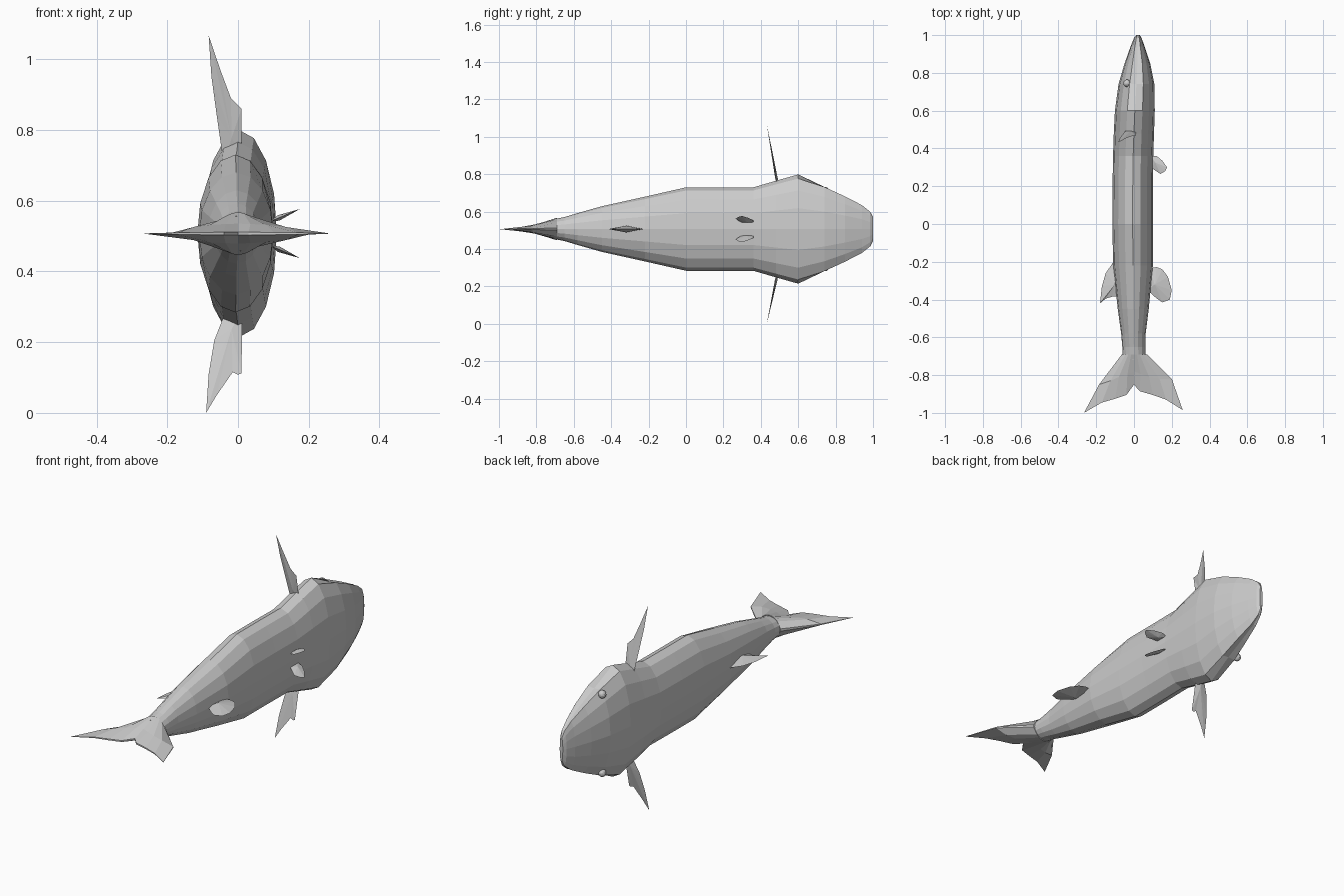
import bpy, bmesh, math
from mathutils import Vector

CZ = 0.507  # plane of symmetry of the fish (it lies on its side: back is -x, belly is +x)


def finish(name, bm):
    bmesh.ops.recalc_face_normals(bm, faces=bm.faces)
    me = bpy.data.meshes.new(name)
    bm.to_mesh(me)
    bm.free()
    ob = bpy.data.objects.new(name, me)
    bpy.context.collection.objects.link(ob)
    return ob


def skin(bm, rings, closed=True):
    for a, b in zip(rings, rings[1:]):
        n = len(a)
        for i in range(n if closed else n - 1):
            j = (i + 1) % n
            bm.faces.new((a[i], a[j], b[j], b[i]))


def fin(name, outline, hub, normal, thick):
    """Thin lens-shaped fin: outline edge with a raised hub on each side."""
    bm = bmesh.new()
    ring = [bm.verts.new(p) for p in outline]
    for s in (1, -1):
        h = bm.verts.new(Vector(hub) + Vector(normal) * thick * s)
        for i in range(len(ring)):
            bm.faces.new((h, ring[i], ring[(i + 1) % len(ring)]))
    return finish(name, bm)


# Body: 16-sided lofted sections (y, x of back, x of belly, half width)
sections = [
    (1.00, 0.012, 0.030, 0.065), (0.985, 0.000, 0.040, 0.095),
    (0.94, -0.018, 0.056, 0.132), (0.85, -0.050, 0.086, 0.180),
    (0.74, -0.082, 0.108, 0.232), (0.60, -0.101, 0.110, 0.292),
    (0.48, -0.107, 0.106, 0.258), (0.36, -0.111, 0.102, 0.223),
    (0.18, -0.114, 0.100, 0.223), (0.00, -0.115, 0.100, 0.223),
    (-0.22, -0.110, 0.100, 0.173), (-0.45, -0.086, 0.078, 0.122),
    (-0.58, -0.068, 0.062, 0.085), (-0.65, -0.062, 0.060, 0.064),
    (-0.72, -0.060, 0.060, 0.050),
]
bm = bmesh.new()
rings = []
for y, x0, x1, hz in sections:
    ring = []
    for k in range(16):
        a = math.tau * k / 16
        s = hz
        if 0.73 < y < 0.99:      # mouth crease along each side of the head
            s *= 0.95 if k % 8 == 0 else 1.05
        ring.append(bm.verts.new(((x0 + x1) / 2 + (x1 - x0) / 2 * math.sin(a), y,
                                  CZ + s * math.cos(a))))
    rings.append(ring)
skin(bm, rings)
bm.faces.new(rings[0])
bm.faces.new(rings[-1])
finish("body", bm)

# Tail fin: closed lens-shaped sections running from the stalk to the forked edge
root_x = [-0.064, -0.045, -0.03, -0.015, 0, 0.015, 0.03, 0.045, 0.068]
mid = [(-0.185, -0.85), (-0.125, -0.83), (-0.08, -0.81), (-0.035, -0.795), (0, -0.78),
       (0.035, -0.795), (0.08, -0.81), (0.135, -0.82), (0.20, -0.82)]
tip = [(-0.265, -1.0), (-0.17, -0.945), (-0.10, -0.925), (-0.04, -0.905), (0, -0.85),
       (0.03, -0.885), (0.10, -0.905), (0.17, -0.93), (0.258, -0.985)]
bm = bmesh.new()
rows = []
for v, pts in enumerate(([(x, -0.69) for x in root_x], mid, tip)):
    h = (0.060, 0.028, 0.004)[v]
    top, bot = [], []
    for i, (x, y) in enumerate(pts):
        t = h * math.sqrt(max(0.01, 1 - ((i - 4) / 4) ** 2))
        top.append(bm.verts.new((x, y, CZ + t)))
        bot.append(bm.verts.new((x, y, CZ - t)))
    rows.append(top + bot[::-1])
skin(bm, rows)
bm.faces.new(rows[0])
for i in range(8):
    r = rows[-1]
    bm.faces.new((r[i], r[i + 1], r[16 - i], r[17 - i]))
finish("tail_fin", bm)

# Back and anal fins, in the plane of symmetry
back = [(-0.09, -0.18), (-0.115, -0.21), (-0.15, -0.26), (-0.17, -0.33), (-0.18, -0.42),
        (-0.15, -0.395), (-0.115, -0.385), (-0.08, -0.385)]
anal = [(0.08, -0.235), (0.12, -0.228), (0.15, -0.24), (0.18, -0.28), (0.20, -0.35),
        (0.19, -0.40), (0.15, -0.415), (0.115, -0.39), (0.07, -0.35)]
fin("back_fin", [(x, y, CZ) for x, y in back], (-0.10, -0.32, CZ), (0, 0, 1), 0.018)
fin("anal_fin", [(x, y, CZ) for x, y in anal], (0.11, -0.32, CZ), (0, 0, 1), 0.018)

# Paired pelvic fins, splayed outward below the belly
pelvic = [(0.09, 0.36), (0.12, 0.36), (0.15, 0.335), (0.175, 0.30), (0.165, 0.28),
          (0.14, 0.265), (0.11, 0.285), (0.09, 0.30)]
for s, side in ((1, "left"), (-1, "right")):
    splay = lambda x: CZ + s * (0.038 + (x - 0.10) * 0.42)
    fin("pelvic_fin_" + side, [(x, y, splay(x)) for x, y in pelvic],
        (0.115, 0.325, splay(0.115)), (-0.3 * s, 0, 0.95), 0.008)

# Paired pectoral fins; the two are posed slightly differently
upper = [(-0.04, 0.70), (-0.06, 0.84), (-0.075, 0.95), (-0.083, 1.067), (-0.05, 0.97),
         (-0.02, 0.89), (0.01, 0.86), (0.01, 0.73)]
lower = [(-0.03, 0.30), (-0.067, 0.205), (-0.083, 0.11), (-0.09, 0.0), (-0.06, 0.05),
         (-0.015, 0.115), (0.0, 0.108), (0.01, 0.112), (0.012, 0.29)]
for side, pts, tz in (("left", upper, 0.56), ("right", lower, 0.507)):
    sweep = lambda x, z: 0.49 - 0.058 * (abs(z - CZ) - 0.23) / (tz - 0.23) - 0.1 * x * (tz - abs(z - CZ)) / tz
    hz = CZ + 0.27 * (1 if side == "left" else -1)
    fin("pectoral_fin_" + side, [(x, sweep(x, z), z) for x, z in pts],
        (-0.018, sweep(-0.018, hz), hz), (0, 1, 0), 0.007)

# Eyes
for s, side in ((1, "left"), (-1, "right")):
    bpy.ops.mesh.primitive_uv_sphere_add(segments=12, ring_count=8, radius=0.02,
                                         location=(-0.037, 0.745, CZ + s * 0.205))
    bpy.context.object.name = "eye_" + side
